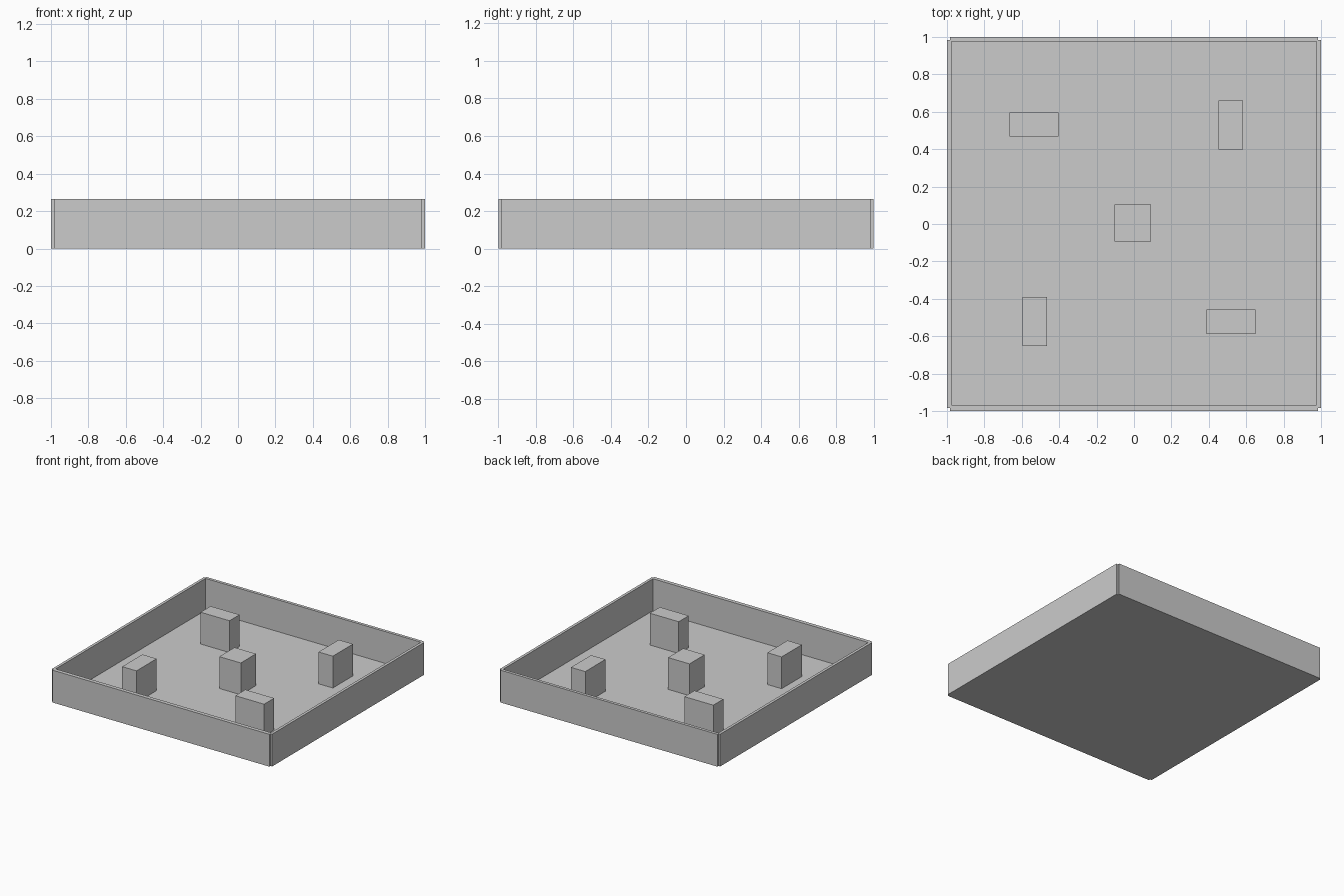
import bpy

if "Cube" in bpy.data.objects:
    bpy.data.objects.remove(bpy.data.objects["Cube"])

H = 0.265       # height of walls and pillars
END = 0.985     # half length of each wall, leaving small corner notches


def box(name, x0, x1, y0, y1, z0=0.0, z1=H):
    bpy.ops.mesh.primitive_cube_add(
        size=1, location=((x0 + x1) / 2, (y0 + y1) / 2, (z0 + z1) / 2))
    ob = bpy.context.object
    ob.name = name
    ob.scale = (x1 - x0, y1 - y0, z1 - z0)
    bpy.ops.object.transform_apply(location=False, rotation=False, scale=True)
    return ob


# Thin arena floor
box("floor", -END, END, -END, END, 0.0, 0.004)

# Perimeter walls
box("left_wall", -1, -0.977, -END, END)
box("right_wall", 0.977, 1, -END, END)
box("front_wall", -END, END, -1, -0.968)
box("back_wall", -END, END, 0.975, 1)

# Obstacle pillars: centre and footprint
pillars = {
    "centre_pillar": (-0.007, 0.005, 0.195, 0.197),
    "back_left_pillar": (-0.535, 0.532, 0.262, 0.13),
    "back_right_pillar": (0.518, 0.528, 0.13, 0.262),
    "front_left_pillar": (-0.53, -0.521, 0.13, 0.262),
    "front_right_pillar": (0.518, -0.523, 0.262, 0.13),
}
for name, (x, y, w, d) in pillars.items():
    box(name, x - w / 2, x + w / 2, y - d / 2, y + d / 2)
